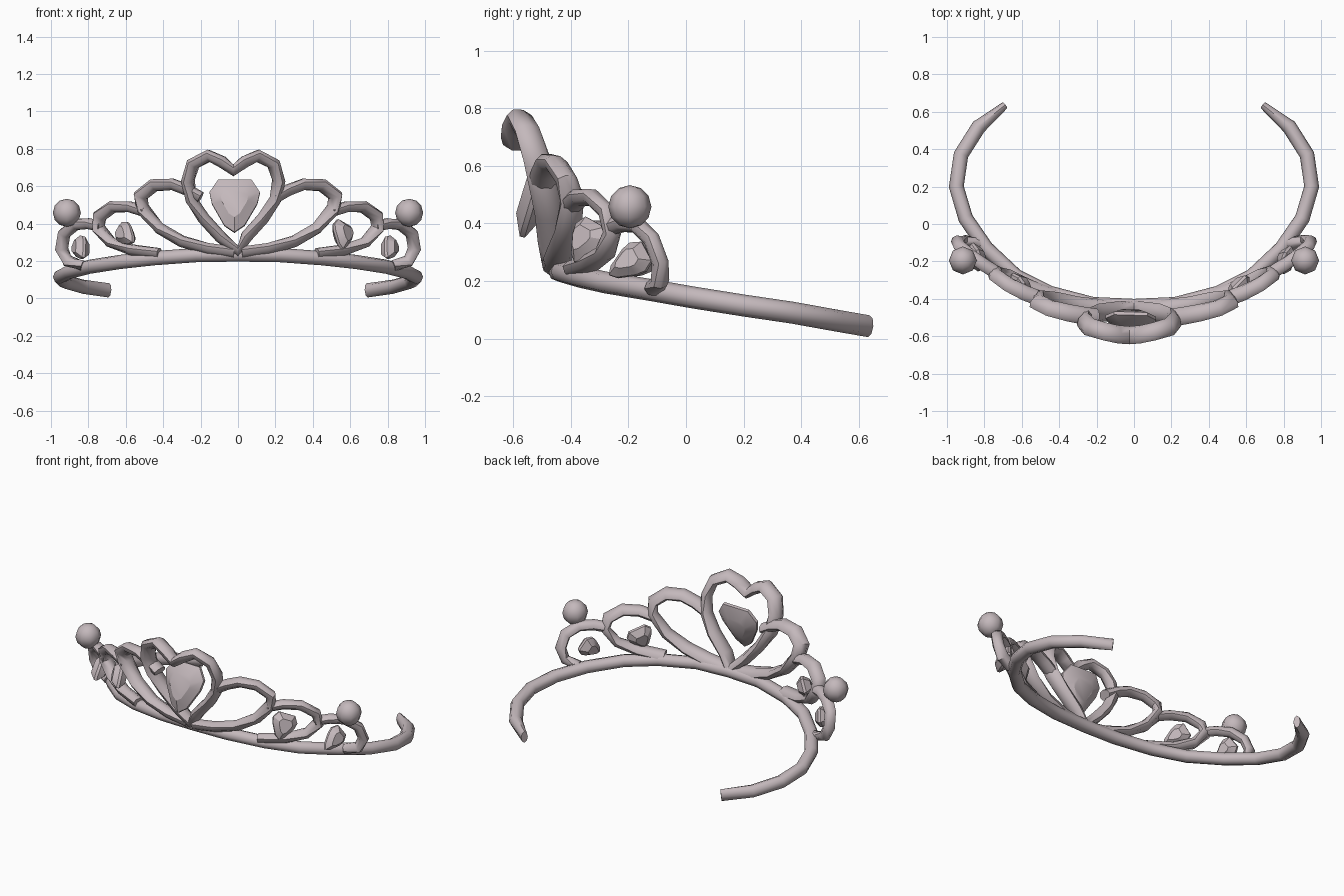
import bpy, bmesh, math
from mathutils import Vector, Matrix

cube = bpy.data.objects.get("Cube")
if cube:
    bpy.data.objects.remove(cube, do_unlink=True)

metal = bpy.data.materials.new("rosy_silver")
metal.use_nodes = True
COLOR = (0.55, 0.48, 0.50, 1)
metal.diffuse_color = COLOR
metal.node_tree.nodes["Principled BSDF"].inputs["Base Color"].default_value = COLOR


def finish(name, bm, angle=50):
    bmesh.ops.recalc_face_normals(bm, faces=bm.faces)
    mesh = bpy.data.meshes.new(name)
    bm.to_mesh(mesh)
    bm.free()
    mesh.materials.append(metal)
    obj = bpy.data.objects.new(name, mesh)
    bpy.context.collection.objects.link(obj)
    bpy.ops.object.select_all(action='DESELECT')
    obj.select_set(True)
    bpy.context.view_layer.objects.active = obj
    bpy.ops.object.shade_smooth_by_angle(angle=math.radians(angle))
    return obj


def outward(p, lean):
    """Direction facing away from the wearer's head."""
    return Vector((p.x, p.y - 0.1, lean)).normalized()


def sweep(name, points, width, depth, lean=0.2, closed=False, tip=1.0, sides=8):
    """Oval wire along a path, its depth pointing away from the head."""
    bm = bmesh.new()
    pts = [Vector(p) for p in points]
    n = len(pts)
    rings = []
    for i, p in enumerate(pts):
        before = pts[i - 1] if closed or i else p
        after = pts[(i + 1) % n] if closed or i < n - 1 else p
        tangent = (after - before).normalized()
        out = outward(p, lean)
        out = (out - tangent * out.dot(tangent)).normalized()
        side = tangent.cross(out)
        thin = tip if not closed and i in (0, n - 1) else 1.0
        rings.append([bm.verts.new(p + side * math.cos(a) * width
                                   + out * math.sin(a) * depth * thin)
                      for a in (math.tau * k / sides for k in range(sides))])
    for i in range(n if closed else n - 1):
        a, b = rings[i], rings[(i + 1) % n]
        for k in range(sides):
            j = (k + 1) % sides
            bm.faces.new((a[k], a[j], b[j], b[k]))
    if not closed:
        bm.faces.new(rings[0])
        bm.faces.new(rings[-1])
    return finish(name, bm)


def gem(name, center, width, height, depth, roll=0, lean=0.2):
    """Faceted pear stone, pointed below, flattened against the head."""
    bm = bmesh.new()
    outline = [(0, -0.5), (0.2, -0.38), (0.45, 0), (0.5, 0.2), (0.33, 0.42),
               (-0.33, 0.42), (-0.5, 0.2), (-0.45, 0), (-0.2, -0.38)]
    layers = [(0.55, 0.5), (1, 0.1), (1, -0.1), (0.5, -0.5)]
    c = Vector(center)
    out = outward(c, lean)
    right = Vector((0, 0, 1)).cross(out).normalized()
    up = out.cross(right)
    frame = Matrix((right, up, out)).transposed() @ Matrix.Rotation(roll, 3, 'Z')
    rings = [[bm.verts.new(c + frame @ Vector((u * s * width, v * s * height, w * depth)))
              for u, v in outline] for s, w in layers]
    for a, b in zip(rings, rings[1:]):
        for k in range(len(outline)):
            j = (k + 1) % len(outline)
            bm.faces.new((a[k], a[j], b[j], b[k]))
    bm.faces.new(rings[0])
    bm.faces.new(rings[-1])
    return finish(name, bm, 30)


def mirrored(points, s):
    return [(x * s, y, z) for x, y, z in points]


# Open head band, sloping down to the back
half_band = [(0.22, -0.43, 0.232), (0.45, -0.37, 0.215), (0.63, -0.28, 0.195),
             (0.79, -0.13, 0.17), (0.9, 0.03, 0.142), (0.95, 0.2, 0.115),
             (0.925, 0.37, 0.09), (0.83, 0.52, 0.063), (0.69, 0.635, 0.043)]
band = mirrored(half_band, -1)[::-1] + [(0, -0.44, 0.235)] + half_band
sweep("head_band", band, 0.038, 0.04, lean=0, tip=0.5)

# Heart in the middle
half_heart = [(0.07, -0.465, 0.33), (0.16, -0.475, 0.43), (0.225, -0.495, 0.53),
              (0.243, -0.52, 0.63), (0.215, -0.55, 0.72), (0.13, -0.575, 0.763),
              (0.06, -0.59, 0.73)]
heart = ([(0.025, -0.455, 0.25)] + half_heart + [(0, -0.595, 0.685)]
         + mirrored(half_heart, -1)[::-1])
heart = [(x - 0.025, y, z) for x, y, z in heart]
sweep("center_heart", heart, 0.033, 0.05, closed=True)
gem("center_gem", (-0.018, -0.52, 0.505), 0.27, 0.32, 0.09)

# Petals stepping down each side
large_petal = [(0.2, -0.5, 0.54), (0.27, -0.49, 0.58), (0.35, -0.475, 0.61),
               (0.45, -0.45, 0.605), (0.52, -0.415, 0.55), (0.51, -0.395, 0.48),
               (0.42, -0.41, 0.375), (0.3, -0.435, 0.305), (0.16, -0.45, 0.265),
               (0.02, -0.455, 0.245)]
small_petal = [(0.5, -0.4, 0.465), (0.58, -0.37, 0.49), (0.67, -0.325, 0.49),
               (0.74, -0.275, 0.44), (0.745, -0.255, 0.375), (0.68, -0.28, 0.3),
               (0.57, -0.335, 0.26), (0.42, -0.39, 0.24)]
end_curl = [(0.73, -0.265, 0.385), (0.8, -0.22, 0.4), (0.87, -0.17, 0.395),
            (0.93, -0.12, 0.345), (0.943, -0.09, 0.265), (0.91, -0.09, 0.2),
            (0.83, -0.11, 0.175)]
for side, s in (("left", 1), ("right", -1)):
    sweep(side + "_large_petal", mirrored(large_petal, s), 0.032, 0.048)
    sweep(side + "_small_petal", mirrored(small_petal, s), 0.03, 0.042)
    sweep(side + "_end_curl", mirrored(end_curl, s), 0.03, 0.036)

    # Ball finial
    bm = bmesh.new()
    bmesh.ops.create_uvsphere(bm, u_segments=8, v_segments=6, radius=0.075)
    bmesh.ops.translate(bm, verts=bm.verts, vec=(s * 0.915, -0.195, 0.458))
    finish(side + "_ball", bm, 60)

# Small side gems, set at different angles
gem("left_inner_gem", (0.56, -0.345, 0.34), 0.15, 0.17, 0.08, -0.4)
gem("right_inner_gem", (-0.6, -0.335, 0.34), 0.12, 0.18, 0.08, 1.1)
gem("left_outer_gem", (0.81, -0.195, 0.265), 0.12, 0.17, 0.08, -1.0)
gem("right_outer_gem", (-0.84, -0.18, 0.265), 0.12, 0.17, 0.08, 1.0)
